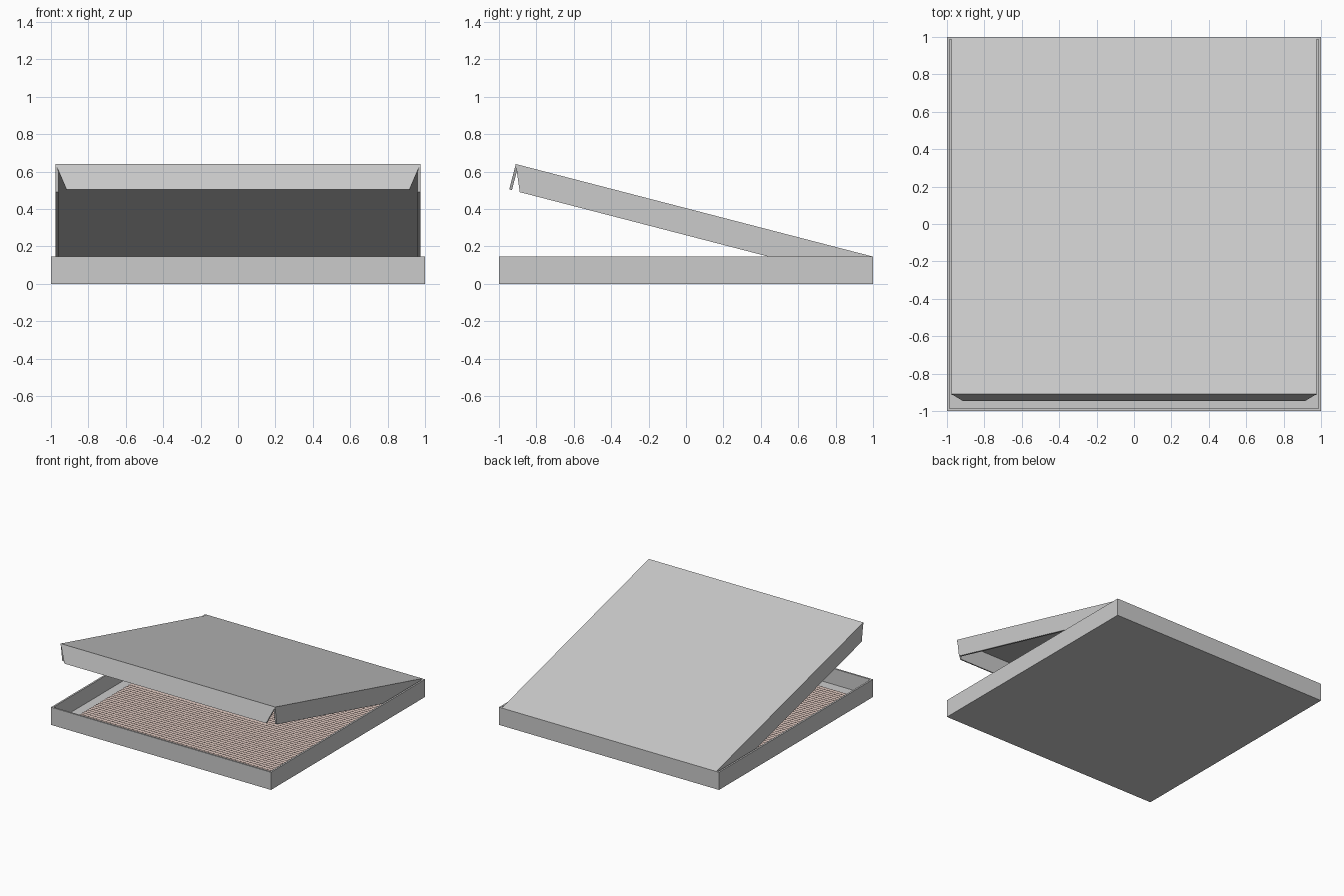
import bpy, bmesh, math
from mathutils import Vector, Matrix

if "Cube" in bpy.data.objects:
    bpy.data.objects.remove(bpy.data.objects["Cube"])

CARD = 0.015      # card thickness
TRAY_H = 0.145
LID_W = 0.975     # lid half width
FLAP = 0.14       # flap depth
MITRE = 0.058     # flap end taper
FRONT_TOP = Vector((0, -0.91, 0.64))
HINGE = Vector((0, 1.0, TRAY_H))
LID_L = (HINGE - FRONT_TOP).length


def finish(name, bm, matrix=None):
    bmesh.ops.recalc_face_normals(bm, faces=bm.faces)
    mesh = bpy.data.meshes.new(name)
    bm.to_mesh(mesh)
    bm.free()
    obj = bpy.data.objects.new(name, mesh)
    bpy.context.collection.objects.link(obj)
    if matrix:
        obj.matrix_world = matrix
    return obj


def panel(name, outline, thickness, matrix=None):
    """Flat card panel: an outline extruded along the thickness vector."""
    bm = bmesh.new()
    face = bm.faces.new([bm.verts.new(p) for p in outline])
    ext = bmesh.ops.extrude_face_region(bm, geom=[face])
    verts = [g for g in ext["geom"] if isinstance(g, bmesh.types.BMVert)]
    bmesh.ops.translate(bm, verts=verts, vec=thickness)
    return finish(name, bm, matrix)


# Open tray: a slab with its top inset and pushed down
bm = bmesh.new()
bmesh.ops.create_cube(bm, size=1, matrix=Matrix.Translation((0, 0, TRAY_H / 2))
                      @ Matrix.Diagonal((2, 2, TRAY_H, 1)))
top = max(bm.faces, key=lambda f: f.calc_center_median().z)
bmesh.ops.inset_individual(bm, faces=[top], thickness=0.02)
floor = bmesh.ops.extrude_discrete_faces(bm, faces=[top])["faces"][0]
bmesh.ops.translate(bm, verts=floor.verts, vec=(0, 0, CARD - TRAY_H))
finish("tray", bm)

# Corrugated liner on the tray floor, ridges running across
bm = bmesh.new()
N, HALF = 120, 0.9
rows = []
for i in range(N + 1):
    y = -HALF + 2 * HALF * i / N
    z = CARD + (0.004 if i % 2 == 0 else 0.012)
    rows.append([bm.verts.new((x, y, z)) for x in (-HALF, HALF)])
for a, b in zip(rows, rows[1:]):
    bm.faces.new((a[0], a[1], b[1], b[0]))
liner = finish("corrugated_liner", bm)
mat = bpy.data.materials.new("liner_brown")
mat.diffuse_color = (0.55, 0.43, 0.39, 1)
mat.use_nodes = True
mat.node_tree.nodes["Principled BSDF"].inputs["Base Color"].default_value = mat.diffuse_color
liner.data.materials.append(mat)

# Lid, modelled flat with the hinge at the origin and then tilted
tilt = math.atan2(FRONT_TOP.z - HINGE.z, HINGE.y - FRONT_TOP.y)
lid = Matrix.Translation(HINGE) @ Matrix.Rotation(-tilt, 4, 'X')
W, L = LID_W, LID_L
panel("lid_top", [(-W, -L, 0), (W, -L, 0), (W, 0, 0), (-W, 0, 0)],
      (0, 0, -CARD), lid)

# Mitred front flap
panel("lid_front_flap",
      [(-W, -L, 0), (W, -L, 0), (W - MITRE, -L, -FLAP), (-W + MITRE, -L, -FLAP)],
      (0, CARD, 0), lid)

# Mitred side flaps, left and right
for side, s in (("left", -1), ("right", 1)):
    panel("lid_" + side + "_flap",
          [(s * W, -L, 0), (s * W, 0, 0),
           (s * W, -MITRE, -FLAP), (s * W, -L + MITRE, -FLAP)],
          (-s * CARD, 0, 0), lid)
